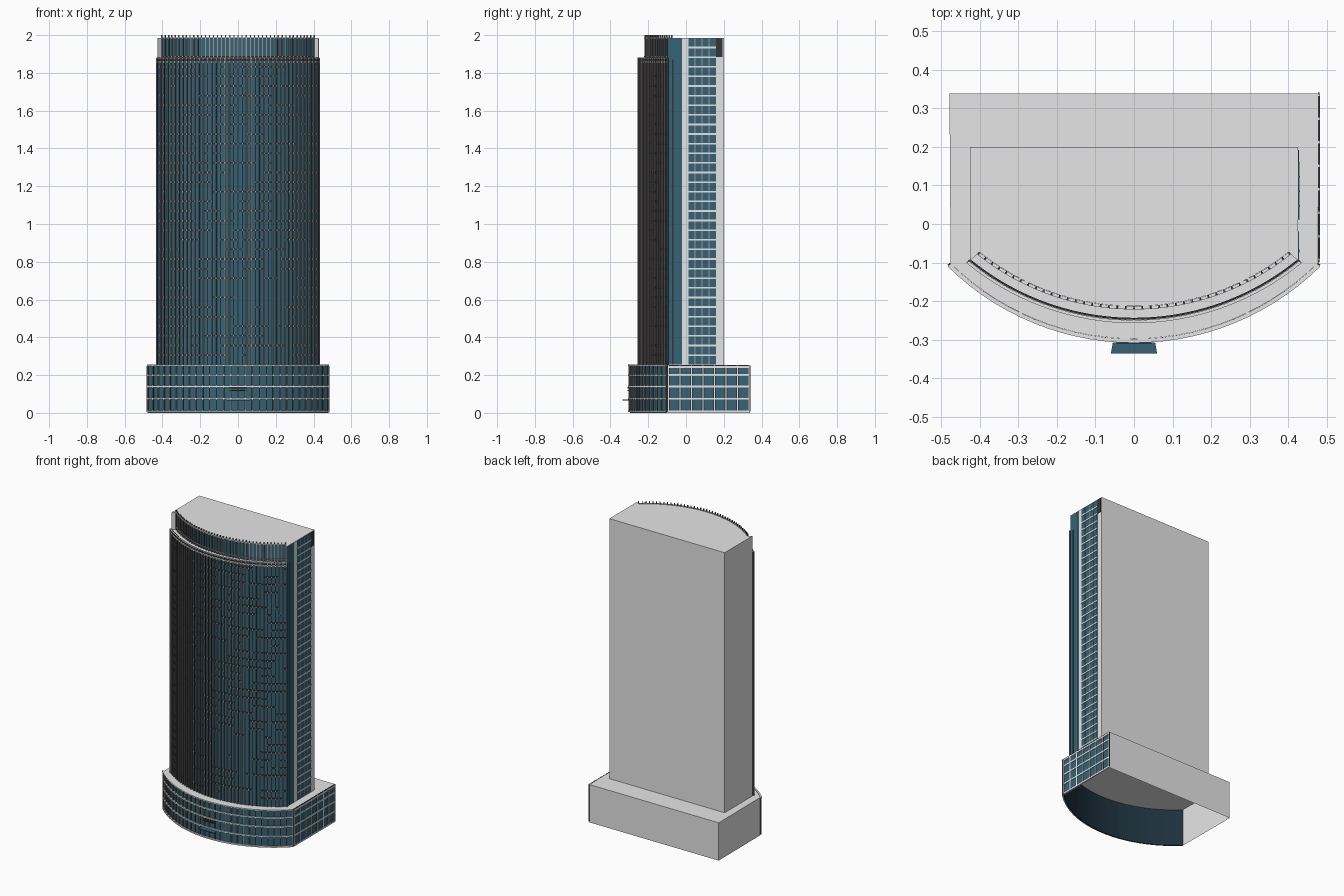
import bpy, bmesh, math, random
from mathutils import Matrix, Vector

if "Cube" in bpy.data.objects:
    bpy.data.objects.remove(bpy.data.objects["Cube"])
random.seed(4)


def material(name, rgb):
    m = bpy.data.materials.new(name)
    m.use_nodes = True
    m.diffuse_color = (*rgb, 1)
    m.node_tree.nodes["Principled BSDF"].inputs["Base Color"].default_value = (*rgb, 1)
    return m


WALL = material("light grey wall", (0.79, 0.79, 0.79))
GLASS = material("blue glass", (0.035, 0.125, 0.18))
LINING = material("dark navy lining", (0.012, 0.03, 0.045))
DARK = material("dark metal", (0.035, 0.035, 0.038))
METAL = material("warm grey metal", (0.34, 0.31, 0.29))


def finish(name, bm, mats):
    me = bpy.data.meshes.new(name)
    bm.to_mesh(me)
    bm.free()
    for m in mats:
        me.materials.append(m)
    ob = bpy.data.objects.new(name, me)
    bpy.context.collection.objects.link(ob)


def arc(half, y_end, y_mid, n):
    """Bowed front, left to right: list of (point, outward angle)."""
    sag = y_end - y_mid
    r = (half * half + sag * sag) / (2 * sag)
    cy, span = y_mid + r, math.asin(half / r)
    out = []
    for i in range(n + 1):
        a = -span + 2 * span * i / n
        out.append((Vector((r * math.sin(a), cy - r * math.cos(a), 0)), a))
    return out


def offset(curve, d):
    return [p + Vector((math.sin(a), -math.cos(a), 0)) * d for p, a in curve]


def prism(name, pts, z0, z1, mats, bottom=True, glass_limit=0):
    """Upright prism; front-facing sides within glass_limit get the second material."""
    bm = bmesh.new()
    low = [bm.verts.new((p[0], p[1], z0)) for p in pts]
    top = [bm.verts.new((p[0], p[1], z1)) for p in pts]
    bm.faces.new(top)
    if bottom:
        bm.faces.new(low[::-1])
    for i in range(len(pts)):
        j = (i + 1) % len(pts)
        f = bm.faces.new((low[i], low[j], top[j], top[i]))
        f.normal_update()
        if f.normal.y < -0.3 and abs(f.calc_center_median().x) < glass_limit:
            f.material_index = 1
    finish(name, bm, mats)


def boxes(name, items, mat):
    """Many boxes in one object: (centre, size, turn about z)."""
    bm = bmesh.new()
    for centre, size, turn in items:
        mtx = (Matrix.Translation(centre) @ Matrix.Rotation(turn, 4, "Z")
               @ Matrix.Diagonal((*size, 1)))
        bmesh.ops.create_cube(bm, size=1, matrix=mtx)
    finish(name, bm, [mat])


def span_box(x0, x1, y0, y1, z0, z1):
    return (((x0 + x1) / 2, (y0 + y1) / 2, (z0 + z1) / 2),
            (x1 - x0, y1 - y0, z1 - z0), 0)


def fins(name, curve, z0, z1, depth, width, cap_mat):
    """Dark fins standing off the glass, each with a paler cap."""
    zc, h = (z0 + z1) / 2, z1 - z0
    blades, caps = [], []
    for (p, a), b, c in zip(curve, offset(curve, depth / 2), offset(curve, depth)):
        blades.append(((b.x, b.y, zc), (width * 0.7, depth, h), a))
        caps.append(((c.x, c.y, zc), (width, 0.003, h), a))
    boxes(name + "_fins", blades, DARK)
    boxes(name + "_fin_caps", caps, cap_mat)


def rail(name, curve, z, height, depth, mat, inner=0.0005):
    ring = offset(curve, depth) + offset(curve, inner)[::-1]
    prism(name, ring, z - height / 2, z + height / 2, [mat])


BASE_TOP, SHOULDER, ROOF = 0.255, 1.87, 1.985
podium_arc = arc(0.475, -0.102, -0.297, 28)
tower_arc = arc(0.425, -0.093, -0.245, 40)
crown_arc = arc(0.40, -0.073, -0.213, 40)

# Podium shell, open underneath, with a dark lining behind the front glass
back = [(0.478, 0.338), (-0.478, 0.338)]
prism("podium", [p for p, a in podium_arc] + back, 0, BASE_TOP - 0.003,
      [WALL, GLASS], bottom=False, glass_limit=0.48)
rail("podium_lining", podium_arc, 0.125, 0.248, -0.001, LINING, inner=-0.004)
fins("podium", podium_arc, 0.005, BASE_TOP - 0.006, 0.007, 0.006, METAL)
for i, z in enumerate((0.008, 0.075, 0.14, 0.2)):
    rail(f"podium_rail_{i}", podium_arc, z, 0.009, 0.0095, WALL)
rail("podium_cornice", podium_arc, BASE_TOP - 0.004, 0.008, 0.011, WALL)

# Podium glazed side: pane, dark mullion backs, pale grid
side_ys = [-0.093 + 0.061 * k for k in range(8)]
boxes("podium_side_glass", [span_box(0.476, 0.479, -0.095, 0.334, 0.008, 0.25)], GLASS)
boxes("podium_side_backs",
      [span_box(0.476, 0.48, y - 0.007, y + 0.007, 0.008, 0.25) for y in side_ys]
      + [span_box(0.476, 0.48, -0.095, 0.334, 0.247, 0.253)], DARK)
boxes("podium_side_grid",
      [span_box(0.476, 0.482, -0.096, 0.336, z - 0.005, z + 0.005)
       for z in (0.008, 0.075, 0.14, 0.2, 0.243)]
      + [span_box(0.476, 0.482, y - 0.003, y + 0.003, 0.005, 0.254) for y in side_ys], WALL)

# Tower body and recessed crown
prism("tower", [p for p, a in tower_arc] + [(0.425, 0.2), (-0.425, 0.2)],
      BASE_TOP - 0.003, SHOULDER, [WALL, GLASS], bottom=False, glass_limit=0.43)
prism("crown", [(-0.425, -0.095)] + [p for p, a in crown_arc]
      + [(0.425, -0.095), (0.425, 0.2), (-0.425, 0.2)],
      SHOULDER, ROOF, [WALL, GLASS], bottom=False, glass_limit=0.398)
fins("tower", tower_arc, BASE_TOP, SHOULDER + 0.008, 0.0095, 0.006, METAL)
fins("crown", crown_arc, SHOULDER, 2.0, 0.006, 0.0055, METAL)
rail("shoulder_parapet", tower_arc, SHOULDER, 0.012, 0.003, DARK, inner=-0.002)
rail("shoulder_lower_rail", tower_arc, SHOULDER - 0.012, 0.007, 0.012, WALL)
rail("shoulder_upper_rail", tower_arc, SHOULDER + 0.008, 0.005, 0.012, WALL, inner=0.004)
rail("crown_lower_rail", crown_arc, SHOULDER + 0.016, 0.006, 0.0085, METAL)
rail("crown_upper_rail", crown_arc, ROOF, 0.007, 0.0085, WALL)

# Floor edges showing in runs of bays along the bowed front
FLOORS = 34
step = (ROOF - BASE_TOP) / FLOORS
dashes = []
for k in range(1, FLOORS - 2):
    shown = True
    for (p, a), (q, b) in zip(tower_arc, tower_arc[1:]):
        if random.random() < 0.4:
            shown = random.random() < 0.6
        if shown:
            m = (p + q) / 2
            dashes.append(((m.x, m.y, BASE_TOP + k * step),
                           ((q - p).length, 0.012, 0.008), (a + b) / 2))
boxes("floor_edges", dashes, DARK)

# Tower glazed side: corner pane, main pane, floor lines and mullions
boxes("tower_side_glass",
      [span_box(0.423, 0.4275, -0.092, -0.02, BASE_TOP, ROOF - 0.003),
       span_box(0.423, 0.4275, 0.012, 0.16, BASE_TOP, ROOF - 0.003)], GLASS)
boxes("tower_side_mullions",
      [span_box(0.423, 0.429, y - 0.002, y + 0.002, BASE_TOP, ROOF - 0.003)
       for y in (0.047, 0.085, 0.122)], METAL)
boxes("tower_side_floor_lines",
      [span_box(0.423, 0.43, 0.012, 0.16, BASE_TOP + k * step - 0.0045,
                BASE_TOP + k * step + 0.0045) for k in range(1, FLOORS)], WALL)
boxes("tower_corner_mullion",
      [span_box(0.423, 0.429, -0.074, -0.066, BASE_TOP, SHOULDER)], DARK)
boxes("side_vent", [span_box(0.423, 0.4275, 0.16, 0.192, 1.885, ROOF - 0.003)], DARK)

# Entrance canopy and blank fascia bars
prism("entrance_canopy", [(-0.06, -0.336), (0.06, -0.336), (0.055, -0.308),
                          (0, -0.298), (-0.055, -0.308)], 0.066, 0.072, [GLASS])
boxes("entrance_fascia",
      [span_box(-0.045, 0.045, -0.309, -0.303, z, z + 0.006) for z in (0.116, 0.13)], DARK)
